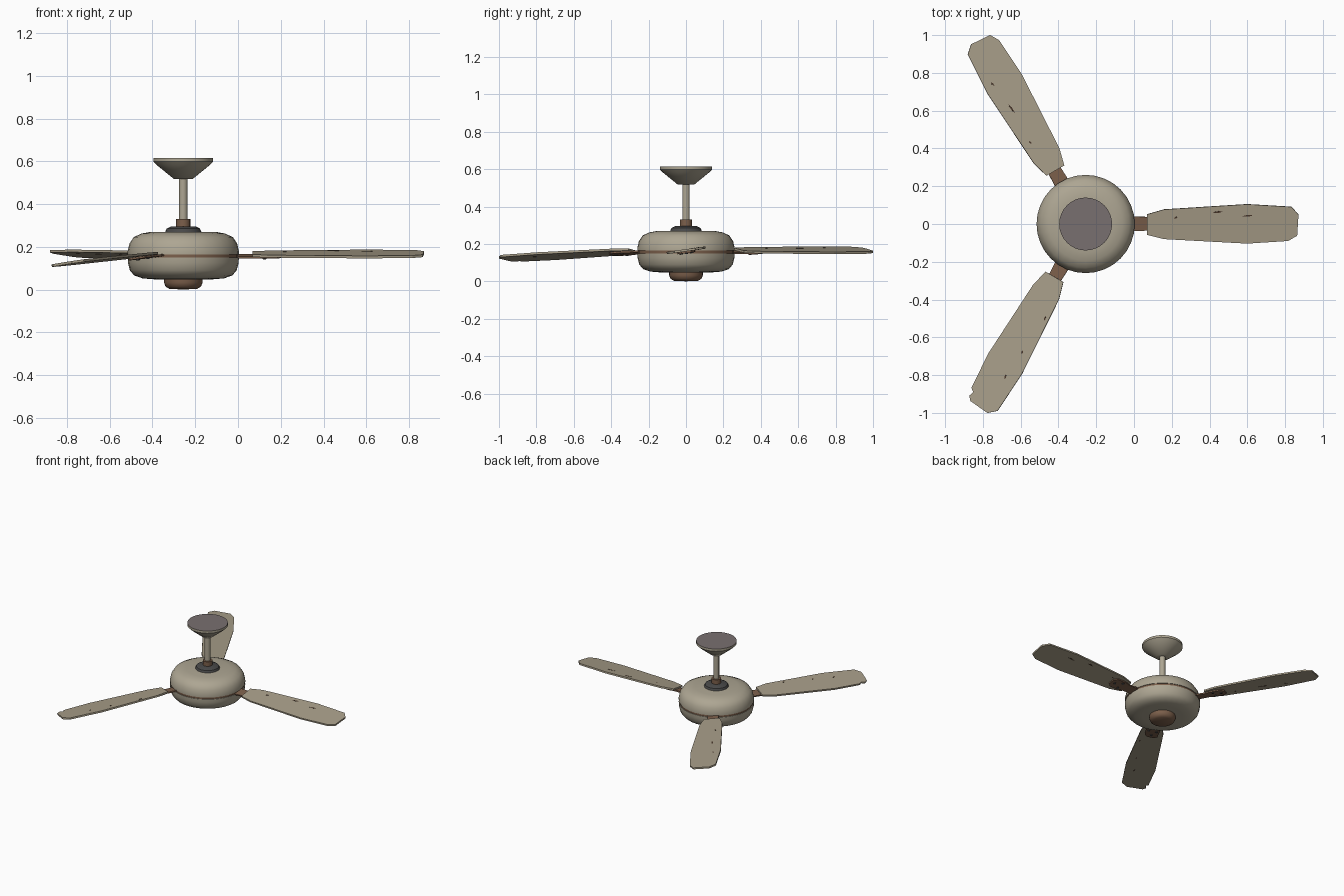
import bpy, bmesh
from math import radians, pi
from mathutils import Matrix, Vector

if "Cube" in bpy.data.objects:
    bpy.data.objects.remove(bpy.data.objects["Cube"], do_unlink=True)

HUB = Vector((-0.256, 0, 0))
BLADE_Z = 0.166
THICK = 0.012


def material(name, rgb):
    m = bpy.data.materials.new(name)
    m.use_nodes = True
    m.diffuse_color = (*rgb, 1)
    m.node_tree.nodes["Principled BSDF"].inputs["Base Color"].default_value = (*rgb, 1)
    return m


cream = material("cream enamel", (0.42, 0.38, 0.29))
blade_paint = material("blade paint", (0.39, 0.34, 0.25))
brown = material("rusty brown", (0.20, 0.115, 0.07))
dark = material("dark metal", (0.065, 0.065, 0.065))
plate = material("ceiling plate grey", (0.19, 0.16, 0.16))
chip_brown = material("chipped wood", (0.07, 0.04, 0.025))


def finish(bm, name, mat, matrix, smooth=None):
    bmesh.ops.recalc_face_normals(bm, faces=bm.faces)
    mesh = bpy.data.meshes.new(name)
    bm.to_mesh(mesh)
    bm.free()
    obj = bpy.data.objects.new(name, mesh)
    bpy.context.collection.objects.link(obj)
    mesh.materials.append(mat)
    obj.matrix_world = matrix
    if smooth:
        bpy.ops.object.select_all(action="DESELECT")
        obj.select_set(True)
        bpy.context.view_layer.objects.active = obj
        bpy.ops.object.shade_smooth_by_angle(angle=radians(smooth))
    return obj


def lathe(name, profile, mat, smooth=40, steps=32):
    """Spin a (radius, height) profile around the hub axis."""
    bm = bmesh.new()
    verts = [bm.verts.new((r, 0, z)) for r, z in profile]
    edges = [bm.edges.new(pair) for pair in zip(verts, verts[1:])]
    bmesh.ops.spin(bm, geom=verts + edges, cent=(0, 0, 0), axis=(0, 0, 1),
                   angle=2 * pi, steps=steps, use_duplicate=False)
    bmesh.ops.remove_doubles(bm, verts=bm.verts, dist=0.0005)
    return finish(bm, name, mat, Matrix.Translation(HUB), smooth)


def slab(name, outline, bottom, height, mat, matrix):
    """Extrude a flat outline upward."""
    bm = bmesh.new()
    face = bm.faces.new([bm.verts.new((x, y, bottom)) for x, y in outline])
    new = bmesh.ops.extrude_face_region(bm, geom=[face])["geom"]
    bmesh.ops.translate(bm, vec=(0, 0, height),
                        verts=[v for v in new if isinstance(v, bmesh.types.BMVert)])
    return finish(bm, name, mat, matrix)


# Ceiling canopy and downrod
canopy = lathe("canopy", [(0, 0.615), (0.14, 0.615), (0.14, 0.598), (0.125, 0.583),
                          (0.045, 0.518), (0, 0.518)], cream)
canopy.data.materials.append(plate)
for f in canopy.data.polygons:
    if f.normal.z > 0.9:
        f.material_index = 1
lathe("downrod", [(0.02, 0.53), (0.02, 0.32)], cream, steps=16)
lathe("rod_collar", [(0, 0.33), (0.033, 0.33), (0.033, 0.285), (0, 0.285)], brown, steps=16)

# Motor housing
lathe("motor_cap", [(0, 0.297), (0.058, 0.295), (0.078, 0.285), (0.086, 0.266)], dark)
lathe("motor_housing_upper", [(0, 0.27), (0.15, 0.27), (0.195, 0.262), (0.232, 0.245),
                              (0.252, 0.215), (0.26, 0.18), (0.26, 0.164), (0.22, 0.164)],
      cream, 50)
lathe("motor_band", [(0.22, 0.165), (0.256, 0.165), (0.256, 0.149), (0.22, 0.149)], brown)
lathe("motor_housing_lower", [(0.22, 0.15), (0.26, 0.15), (0.259, 0.125), (0.25, 0.09),
                              (0.23, 0.066), (0.19, 0.052), (0.14, 0.048), (0, 0.048)],
      cream, 50)
lathe("bottom_cap", [(0.09, 0.052), (0.09, 0.032), (0.083, 0.014), (0.065, 0.003),
                     (0, 0)], brown, 60)

# Blade outline in distance from hub and sideways offset
SIDE_A = [(0.325, -0.057), (0.415, -0.08), (0.855, -0.104)]
TIP_A = [(1.072, -0.09), (1.12, -0.062)]
BROKEN_TIP = [(1.055, -0.09), (1.07, -0.07), (1.097, -0.079), (1.118, -0.06)]
REST = [(1.127, 0.05), (1.09, 0.092), (0.855, 0.106), (0.415, 0.078), (0.325, 0.052)]
ARM = [(0.24, -0.04), (0.33, -0.036), (0.37, -0.048), (0.44, -0.045), (0.46, -0.025),
       (0.46, 0.025), (0.44, 0.045), (0.37, 0.048), (0.33, 0.036), (0.24, 0.04)]

# Angle, droop, tip shape, and chips as (distance, offset, length)
BLADES = [
    ("left", 0, 0, TIP_A, [(0.70, 0.065, 0.055), (0.856, 0.045, 0.06), (0.476, 0.035, 0.02)]),
    ("back_right", 120, 0, TIP_A, [(0.725, 0.036, 0.06), (0.888, 0.058, 0.025), (0.52, 0.04, 0.02)]),
    ("front_right", 240, 3, BROKEN_TIP, [(0.913, 0.038, 0.025), (0.756, 0.05, 0.02), (0.54, 0.065, 0.025)]),
]

for label, angle, droop, tip, chips in BLADES:
    place = (Matrix.Translation(HUB + Vector((0, 0, BLADE_Z)))
             @ Matrix.Rotation(radians(angle), 4, "Z")
             @ Matrix.Translation((0.26, 0, 0))
             @ Matrix.Rotation(radians(droop), 4, "Y")
             @ Matrix.Translation((-0.26, 0, 0))
             @ Matrix.Rotation(radians(8), 4, "X"))
    slab(label + "_blade", SIDE_A + tip + REST, -THICK / 2, THICK, blade_paint, place)
    slab(label + "_blade_arm", ARM, -THICK / 2 - 0.009, 0.0095, brown, place)

    # Screws under the arm
    bm = bmesh.new()
    for x, y in [(0.38, -0.028), (0.38, 0.028), (0.43, 0)]:
        bmesh.ops.create_cone(bm, cap_ends=True, segments=8, radius1=0.009, radius2=0.009,
                              depth=0.006, matrix=Matrix.Translation((x, y, -0.017)))
    finish(bm, label + "_arm_screws", dark, place)

    # Paint chips on both faces
    for i, (r, s, length) in enumerate(chips):
        h, w = length / 2, 0.005
        shape = [(r - h, s - w), (r + h * 0.2, s - w), (r + h, s + w * 0.4),
                 (r + h * 0.3, s + w), (r - h * 0.5, s + w * 0.3)]
        for side, z in (("top", THICK / 2 - 0.001), ("under", -THICK / 2 - 0.001)):
            slab(f"{label}_chip_{side}_{i + 1}", shape, z, 0.002, chip_brown, place)
